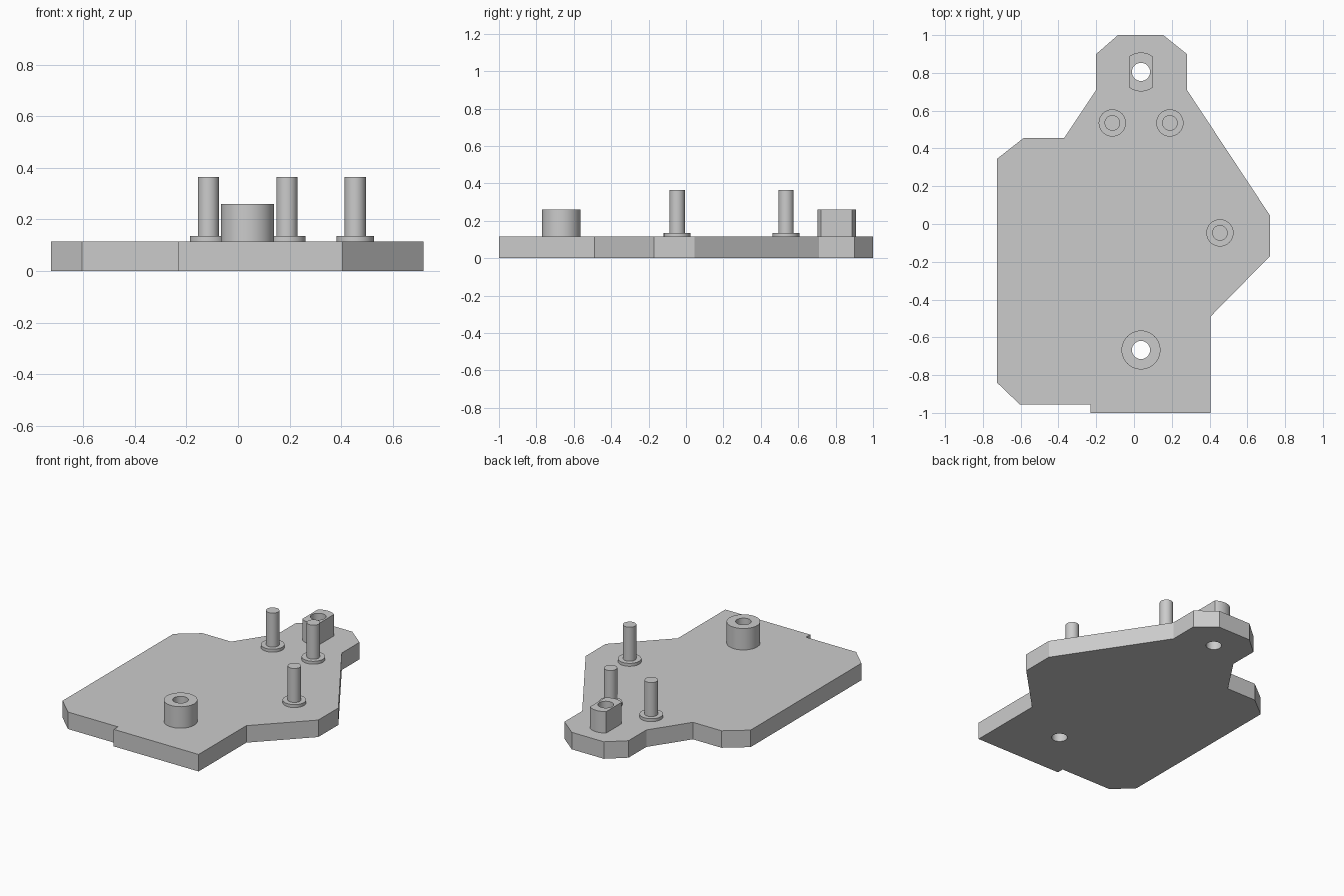
import bpy, bmesh, math

cube = bpy.data.objects.get("Cube")
if cube:
    bpy.data.objects.remove(cube, do_unlink=True)

grey = bpy.data.materials.new("plain grey")
grey.use_nodes = True
colour = (0.6, 0.6, 0.6, 1)
grey.diffuse_color = colour
grey.node_tree.nodes["Principled BSDF"].inputs["Base Color"].default_value = colour

PLATE_TOP, BOSS_TOP, FLANGE_TOP, PIN_TOP = 0.115, 0.26, 0.135, 0.365
BOSS_R, HOLE_R, FLANGE_R, PIN_R = 0.103, 0.048, 0.072, 0.041


def prism(name, outline, z0, z1):
    """Extrude a closed counter-clockwise outline between two heights."""
    bm = bmesh.new()
    base = bm.faces.new([bm.verts.new((x, y, z0)) for x, y in outline])
    top = bmesh.ops.extrude_face_region(bm, geom=[base])["geom"]
    verts = [v for v in top if isinstance(v, bmesh.types.BMVert)]
    bmesh.ops.translate(bm, verts=verts, vec=(0, 0, z1 - z0))
    bmesh.ops.recalc_face_normals(bm, faces=bm.faces)
    mesh = bpy.data.meshes.new(name)
    bm.to_mesh(mesh)
    bm.free()
    mesh.materials.append(grey)
    obj = bpy.data.objects.new(name, mesh)
    bpy.context.collection.objects.link(obj)
    return obj


def arc(centre, radius, start=0, end=math.tau, steps=48):
    return [(centre[0] + radius * math.cos(start + (end - start) * i / steps),
             centre[1] + radius * math.sin(start + (end - start) * i / steps))
            for i in range(steps)]


def drill(obj, centre):
    """Cut a vertical through hole."""
    cutter = prism("hole_cutter", arc(centre, HOLE_R), -0.1, 0.5)
    mod = obj.modifiers.new("hole", "BOOLEAN")
    mod.operation, mod.solver, mod.object = "DIFFERENCE", "EXACT", cutter
    cutter.hide_render = True
    bpy.context.view_layer.update()
    graph = bpy.context.evaluated_depsgraph_get()
    mesh = bpy.data.meshes.new_from_object(obj.evaluated_get(graph))
    obj.modifiers.clear()
    obj.data = mesh
    bpy.data.objects.remove(cutter, do_unlink=True)


# Base plate
plate = prism("base_plate", [
    (-0.23, -1), (0.405, -1), (0.405, -0.49), (0.72, -0.17), (0.72, 0.045),
    (0.28, 0.71), (0.28, 0.9), (0.155, 1), (-0.085, 1), (-0.2, 0.9),
    (-0.2, 0.71), (-0.37, 0.455), (-0.585, 0.455), (-0.725, 0.345),
    (-0.725, -0.84), (-0.605, -0.955), (-0.23, -0.955)], 0, PLATE_TOP)

# Round boss and flat-sided boss, both drilled through the plate
front_c, back_c = (0.037, -0.667), (0.037, 0.805)
round_boss = prism("round_boss", arc(front_c, BOSS_R), PLATE_TOP, BOSS_TOP)
a = math.acos(0.061 / BOSS_R)
flat_outline = []
for start in (a, a + math.pi):
    end = start + math.pi - 2 * a
    flat_outline += arc(back_c, BOSS_R, start, end, 16)
    flat_outline.append((back_c[0] + BOSS_R * math.cos(end),
                         back_c[1] + BOSS_R * math.sin(end)))
flat_boss = prism("flat_sided_boss", flat_outline, PLATE_TOP, BOSS_TOP)
for boss, centre in ((round_boss, front_c), (flat_boss, back_c)):
    drill(plate, centre)
    drill(boss, centre)
parts = [plate, round_boss, flat_boss]

# Pins with flanges
pins = {"left": (0.455, -0.047), "back_left": (0.19, 0.535), "back_right": (-0.115, 0.535)}
for side, c in pins.items():
    parts.append(prism(side + "_flange", arc(c, FLANGE_R), PLATE_TOP, FLANGE_TOP))
    parts.append(prism(side + "_pin", arc(c, PIN_R), FLANGE_TOP, PIN_TOP))

# Smooth the round walls, keep edges sharp
bpy.ops.object.select_all(action="DESELECT")
for obj in parts:
    obj.select_set(True)
bpy.context.view_layer.objects.active = plate
bpy.ops.object.shade_smooth_by_angle(angle=math.radians(25))
